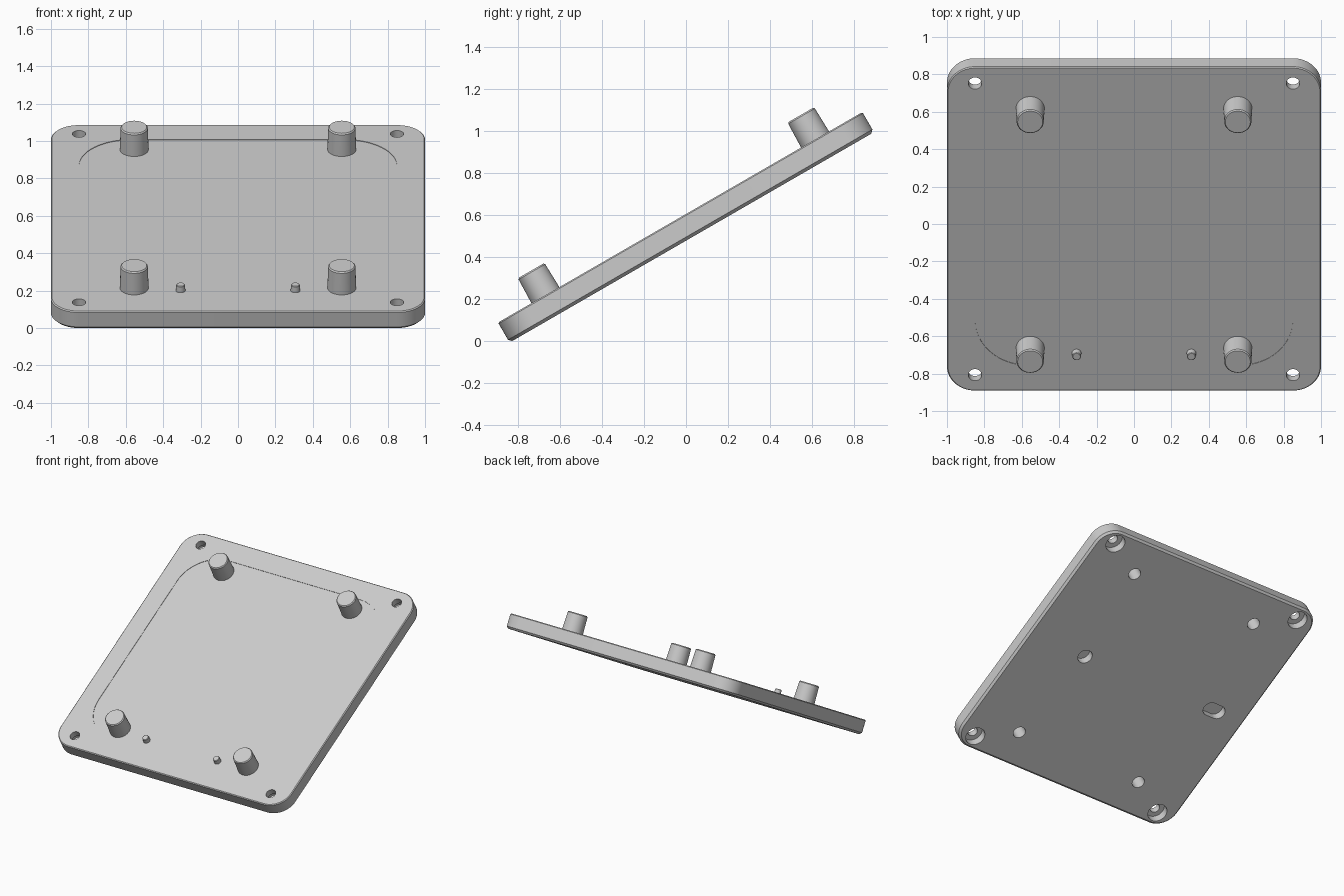
import bpy, bmesh, math
from mathutils import Matrix

if "Cube" in bpy.data.objects:
    bpy.data.objects.remove(bpy.data.objects["Cube"], do_unlink=True)

THICK = 0.11
TILT = Matrix.Translation((0, 0.0275, 0.493)) @ Matrix.Rotation(math.radians(30), 4, 'X')

grey = bpy.data.materials.new("plain_grey")
grey.use_nodes = True
grey.diffuse_color = (0.6, 0.6, 0.6, 1)
grey.node_tree.nodes["Principled BSDF"].inputs["Base Color"].default_value = (0.6, 0.6, 0.6, 1)


def rounded_outline(hx, hy, r, steps=16):
    """Counter-clockwise rounded rectangle; circles and slots are special cases."""
    pts = []
    for k, (sx, sy) in enumerate(((1, 1), (-1, 1), (-1, -1), (1, -1))):
        for i in range(steps + 1):
            a = math.pi / 2 * (k + i / steps)
            pts.append((sx * (hx - r) + r * math.cos(a), sy * (hy - r) + r * math.sin(a)))
    return pts


def stack(name, hx, hy, r, layers, at=(0, 0)):
    """Solid skinned through copies of one outline; layers are (inset, height)."""
    bm = bmesh.new()
    rings = [[bm.verts.new((x + at[0], y + at[1], z))
              for x, y in rounded_outline(hx - d, hy - d, r - d)] for d, z in layers]
    n = len(rings[0])
    for low, high in zip(rings, rings[1:]):
        for i in range(n):
            j = (i + 1) % n
            bm.faces.new((low[i], low[j], high[j], high[i]))
    bm.faces.new(rings[0][::-1])
    bm.faces.new(rings[-1])
    bmesh.ops.remove_doubles(bm, verts=bm.verts, dist=1e-5)
    bmesh.ops.recalc_face_normals(bm, faces=bm.faces)
    return finish(name, bm)


def finish(name, bm):
    mesh = bpy.data.meshes.new(name)
    bm.to_mesh(mesh)
    bm.free()
    mesh.materials.append(grey)
    ob = bpy.data.objects.new(name, mesh)
    bpy.context.collection.objects.link(ob)
    ob.matrix_world = TILT
    return ob


def lathe(name, profile, at, steps=48):
    """Revolve a (radius, height) profile around the local z axis."""
    bm = bmesh.new()
    verts = [bm.verts.new((r, 0, z)) for r, z in profile]
    edges = [bm.edges.new(pair) for pair in zip(verts, verts[1:])]
    bmesh.ops.spin(bm, geom=verts + edges, cent=(0, 0, 0), axis=(0, 0, 1),
                   angle=math.tau, steps=steps, use_duplicate=False)
    bmesh.ops.remove_doubles(bm, verts=bm.verts, dist=1e-5)
    bmesh.ops.recalc_face_normals(bm, faces=bm.faces)
    bmesh.ops.translate(bm, verts=bm.verts, vec=(at[0], at[1], 0))
    return finish(name, bm)


def select_only(ob):
    bpy.ops.object.select_all(action='DESELECT')
    ob.select_set(True)
    bpy.context.view_layer.objects.active = ob


def cut(target, cutter):
    cutter.hide_render = True
    mod = target.modifiers.new("cut", 'BOOLEAN')
    mod.operation = 'DIFFERENCE'
    mod.solver = 'EXACT'
    mod.object = cutter
    select_only(target)
    bpy.ops.object.modifier_apply(modifier=mod.name)
    bpy.data.objects.remove(cutter, do_unlink=True)


def hole(r, bottom, top, at, stretch=0):
    cut(plate, stack("cutter", r + stretch, r, r, [(0, bottom), (0, top)], at))


# Tilted plate with chamfered rims
plate = stack("base_plate", 1, 1, 0.15,
              [(0.015, 0), (0, 0.015), (0, THICK - 0.006), (0.006, THICK)])

# Very shallow recess on the upper face
cut(plate, stack("cutter", 0.85, 0.84, 0.28, [(0, THICK - 0.003), (0, THICK + 0.1)]))

for sx, side in ((1, "left"), (-1, "right")):
    for sy, end in ((1, "back"), (-1, "front")):
        # Counterbored corner screw holes
        corner = (sx * 0.85, sy * 0.9)
        hole(0.036, -0.1, THICK + 0.1, corner)
        hole(0.072, -0.1, 0.06, corner)
        # Hollow tapered posts, bored from below
        spot = (sx * 0.555, sy * 0.74)
        hole(0.046, -0.1, THICK + 0.1, spot)
        lathe(f"{end}_{side}_post",
              [(0, 0.2), (0.046, 0.2), (0.046, 0.1), (0.077, 0.1), (0.073, 0.238),
               (0.067, 0.245), (0, 0.245)], spot)
    # Small locating pins
    lathe(f"{side}_small_pin",
          [(0, 0.1), (0.026, 0.1), (0.023, 0.141), (0.02, 0.144), (0, 0.144)],
          (sx * 0.307, -0.768), 32)

# Blind locating hole and slot on the underside
hole(0.055, -0.1, 0.06, (0.48, 0))
hole(0.055, -0.1, 0.06, (-0.725, 0), 0.035)

for ob in bpy.context.scene.objects:
    if ob.type == 'MESH' and grey.name in ob.data.materials:
        select_only(ob)
        bpy.ops.object.shade_smooth_by_angle(angle=math.radians(30))
